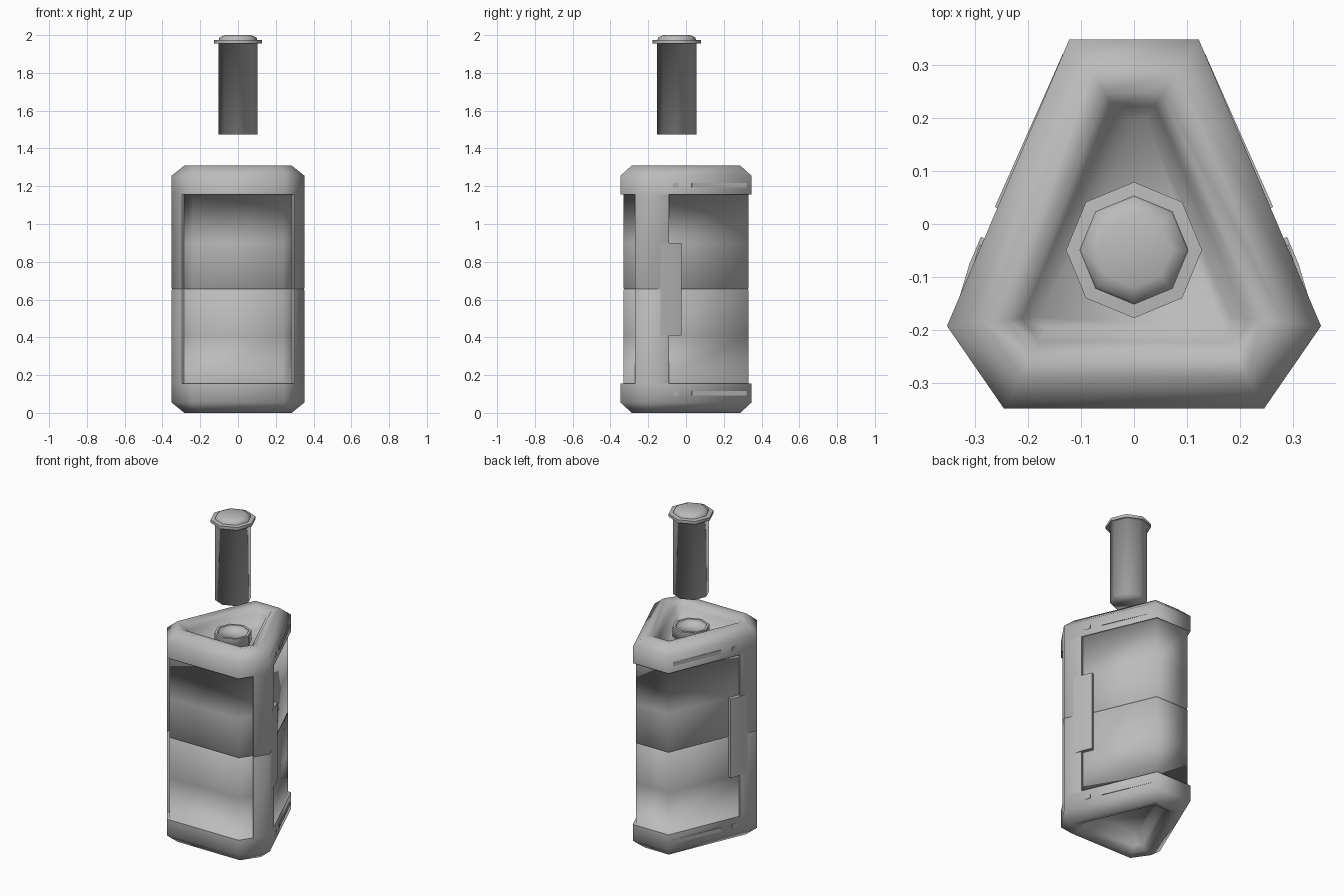
import bpy, bmesh, math
from mathutils import Vector

cube = bpy.data.objects.get("Cube")
if cube:
    bpy.data.objects.remove(cube, do_unlink=True)

grey = bpy.data.materials.new("plain grey")
grey.use_nodes = True
COLOUR = (0.5, 0.5, 0.5, 1)
grey.diffuse_color = COLOUR
grey.node_tree.nodes["Principled BSDF"].inputs["Base Color"].default_value = COLOUR

MID = 0.655
# Counter-clockwise outline of the container: a triangle with cut corners
OUTLINE = [Vector(p) for p in [(-0.245, -0.347), (0.245, -0.347), (0.352, -0.192),
                               (0.122, 0.347), (-0.122, 0.347), (-0.352, -0.192)]]


def inset(d):
    """Outline moved inwards by d with mitred corners."""
    out = []
    for i, p in enumerate(OUTLINE):
        a = (p - OUTLINE[i - 1]).normalized()
        b = (OUTLINE[(i + 1) % len(OUTLINE)] - p).normalized()
        na, nb = Vector((-a.y, a.x)), Vector((-b.y, b.x))
        out.append(p + (na + nb) * d / (1 + na.dot(nb)))
    return out


def octagon(r):
    return [Vector((r * math.cos(i * math.pi / 4), r * math.sin(i * math.pi / 4) - 0.049))
            for i in range(8)]


def loft(name, rings, sharp=(), mirror=False, angle=None):
    """Skin closed (plan, z) rings, cap both ends, crease the rings in sharp."""
    bm = bmesh.new()
    loops = [[bm.verts.new((p.x, p.y, z)) for p in plan] for plan, z in rings]
    for lo, hi in zip(loops, loops[1:]):
        for i in range(len(lo)):
            j = (i + 1) % len(lo)
            bm.faces.new((lo[i], lo[j], hi[j], hi[i]))
    bm.faces.new(loops[0])
    bm.faces.new(loops[-1])
    bmesh.ops.recalc_face_normals(bm, faces=bm.faces[:])
    for f in bm.faces:
        f.smooth = True
    for k in sharp:
        for i, v in enumerate(loops[k]):
            bm.edges.get((v, loops[k][i - 1])).smooth = False
    mesh = bpy.data.meshes.new(name)
    bm.to_mesh(mesh)
    bm.free()
    mesh.materials.append(grey)
    obj = bpy.data.objects.new(name, mesh)
    bpy.context.collection.objects.link(obj)
    if mirror:
        obj.modifiers.new("mirror", 'MIRROR')
    if angle:
        bpy.ops.object.select_all(action='DESELECT')
        obj.select_set(True)
        bpy.context.view_layer.objects.active = obj
        bpy.ops.object.shade_smooth_by_angle(angle=math.radians(angle))
    return obj


# Container: hollowed end, rounded rim, recessed panel, then the same mirrored
half = [(0.15, 0.1), (0.125, 0.04), (0.1, 0.008), (0.06, 0), (0, 0.055), (0, 0.155),
        (0.015, 0.155), (0.015, 0.41), (0.015, 0.65), (0.02, MID)]
profile = half + [(d, 2 * MID - z) for d, z in reversed(half[:-1])]
creases = (5, len(half) - 1, len(profile) - 6)
loft("container", [(inset(d), z) for d, z in profile], creases)


def side(y, out=0):
    """Point on the slanted left wall at depth y, pushed outwards."""
    a, b = OUTLINE[2], OUTLINE[3]
    t = (b - a).normalized()
    return a + (b - a) * (y - a.y) / (b.y - a.y) + Vector((t.y, -t.x)) * out


# Corner pillars, flush with the rims, with a small seam at half height
front_edge = OUTLINE[1].lerp(OUTLINE[2], 0.49)
pillar = [front_edge, OUTLINE[2], side(-0.09), side(-0.09, -0.04),
          front_edge + Vector((-0.035, 0.024))]
centre = sum(pillar, Vector((0, 0))) / len(pillar)
seam = [centre.lerp(p, 0.93) for p in pillar]
loft("corner_pillars", [(pillar, 0.15), (pillar, MID - 0.005), (seam, MID),
                        (pillar, MID + 0.005), (pillar, 1.16)], mirror=True, angle=60)

# Raised tabs at the middle of each pillar
tab = [side(-0.15, -0.002), side(-0.078, 0.007), side(-0.027, 0.007),
       side(-0.027, -0.03), side(-0.15, -0.03)]
loft("pillar_tabs", [(tab, 0.41), (tab, 0.9)], mirror=True, angle=30)

# Thin tapering ribs and nubs on the slanted sides of both rims
for label, z in (("lower", 0.105), ("upper", 2 * MID - 0.105)):
    rib = [side(0.03, 0.005), side(0.32, 0.0005), side(0.32, -0.01), side(0.03, -0.01)]
    nub = [side(-0.07, 0.0005), side(-0.04, 0.004), side(-0.04, -0.01), side(-0.07, -0.01)]
    for part, plan in (("rib", rib), ("nub", nub)):
        loft(f"{label}_rim_{part}", [(plan, z - 0.012), (plan, z + 0.012)],
             mirror=True, angle=30)

# Octagonal neck with a shallow socket
loft("neck", [(octagon(r), z) for r, z in
              [(0.105, 1.19), (0.105, 1.27), (0.09, 1.27), (0.085, 1.25)]], (1, 2))

# Stopper floating above the neck
loft("stopper", [(octagon(r), z) for r, z in
                 [(0.104, 1.475), (0.104, 1.955), (0.128, 1.955), (0.128, 1.973),
                  (0.102, 1.975), (0.098, 1.988), (0.07, 2.0)]], (2, 3, 4))
